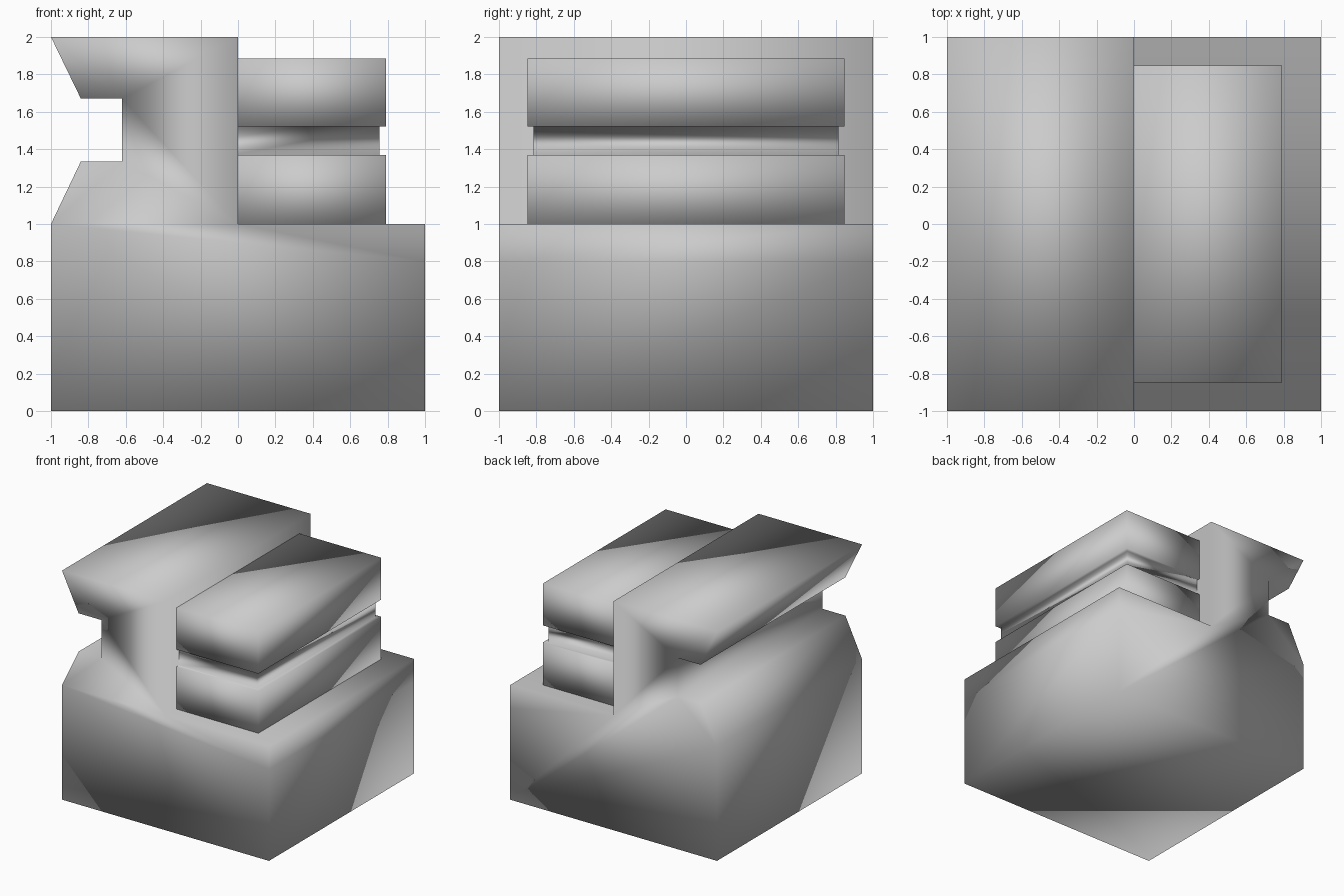
import bpy, bmesh

if "Cube" in bpy.data.objects:
    bpy.data.objects.remove(bpy.data.objects["Cube"])


def finish(name, bm):
    """Turn a bmesh into a smooth-shaded object."""
    bmesh.ops.recalc_face_normals(bm, faces=bm.faces)
    for f in bm.faces:
        f.smooth = True
    mesh = bpy.data.meshes.new(name)
    bm.to_mesh(mesh)
    bm.free()
    obj = bpy.data.objects.new(name, mesh)
    bpy.context.collection.objects.link(obj)
    return obj


def skin(name, loops):
    """Bridge a stack of equal-length vertex loops and cap both ends."""
    bm = bmesh.new()
    rings = [[bm.verts.new(p) for p in loop] for loop in loops]
    n = len(rings[0])
    for a, b in zip(rings, rings[1:]):
        for i in range(n):
            j = (i + 1) % n
            bm.faces.new((a[i], a[j], b[j], b[i]))
    bm.faces.new(rings[0])
    bm.faces.new(rings[-1])
    return finish(name, bm)


# Stepped body: side profile with a flared notch, swept front to back
profile = [(-1, 0), (1, 0), (1, 0.8), (1, 1), (0, 1), (0, 2), (-1, 2),
           (-0.84, 1.67), (-0.62, 1.67), (-0.62, 1.335), (-0.84, 1.335), (-1, 1)]
skin("stepped_body", [[(x, y, z) for x, z in profile] for y in (-1, 1)])

# Block on the ledge with a shallow groove around it; set slightly into the body
WIDE, NECK = (0.79, 0.848), (0.757, 0.815)
sections = [(0.98, WIDE), (1.37, WIDE), (1.37, NECK),
            (1.52, NECK), (1.52, WIDE), (1.885, WIDE)]
skin("grooved_block", [[(-0.02, -d, z), (w, -d, z), (w, d, z), (-0.02, d, z)]
                       for z, (w, d) in sections])
